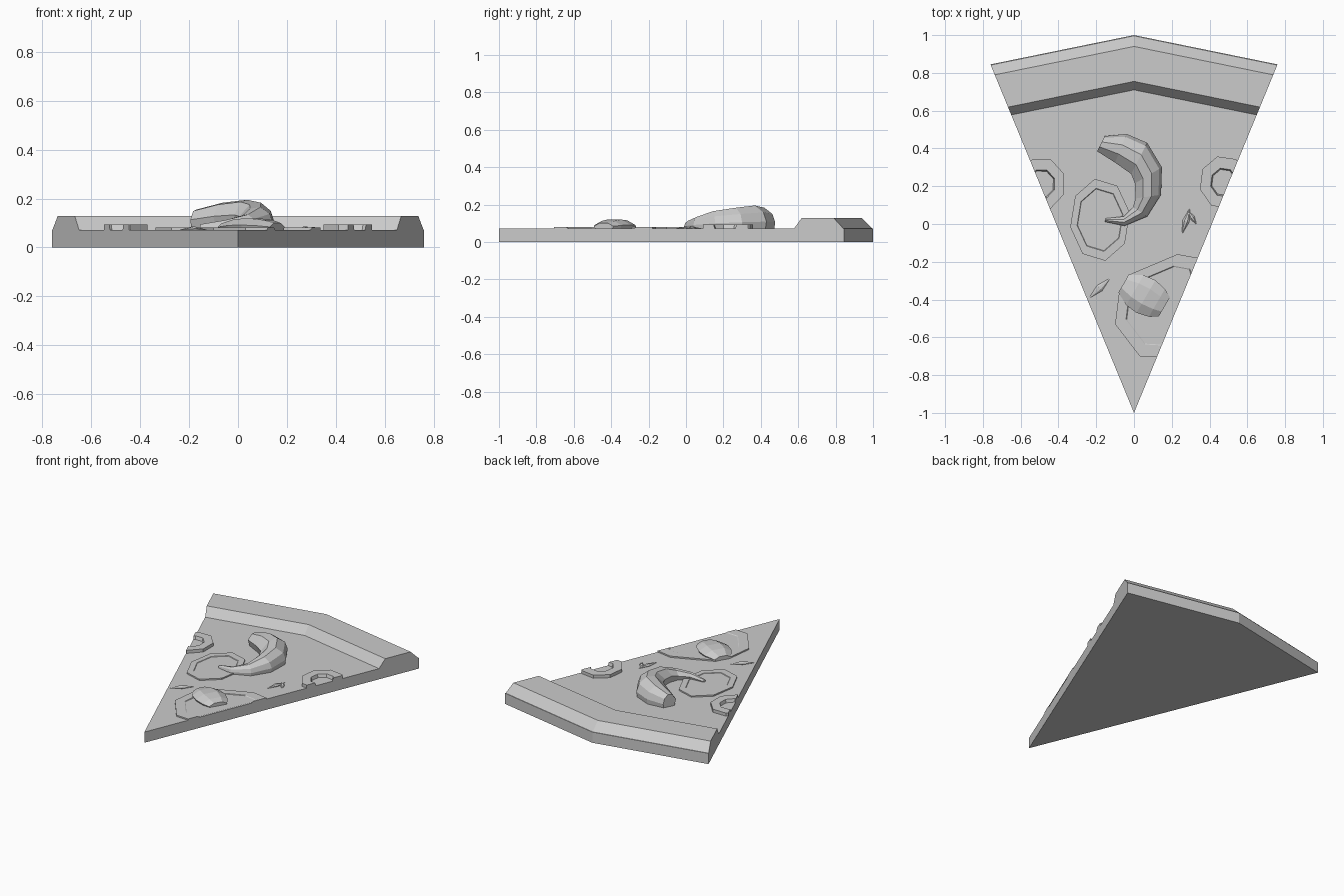
import bpy, bmesh, math
from mathutils import Vector

if "Cube" in bpy.data.objects:
    bpy.data.objects.remove(bpy.data.objects["Cube"])

TOP = 0.072          # height of the flat cheese surface
SLOPE = 0.76 / 1.845  # half width of the wedge per unit of y from the tip


def finish(name, bm):
    bmesh.ops.recalc_face_normals(bm, faces=bm.faces)
    me = bpy.data.meshes.new(name)
    bm.to_mesh(me)
    bm.free()
    ob = bpy.data.objects.new(name, me)
    bpy.context.collection.objects.link(ob)
    return ob


def loft(name, sections, closed=False):
    """Skin a row of equal closed sections; cap the ends unless closed."""
    bm = bmesh.new()
    rows = [[bm.verts.new(p) for p in s] for s in sections]
    n = len(rows[0])
    pairs = list(zip(rows, rows[1:])) + ([(rows[-1], rows[0])] if closed else [])
    for a, b in pairs:
        for i in range(n):
            j = (i + 1) % n
            bm.faces.new((a[i], a[j], b[j], b[i]))
    if not closed:
        bm.faces.new(rows[0])
        bm.faces.new(rows[-1])
    return bm


def clip_to_slice(bm):
    for s in (-1, 1):
        bmesh.ops.bisect_plane(bm, geom=bm.verts[:] + bm.edges[:] + bm.faces[:],
                               plane_co=(0, -1, 0), plane_no=(s, -SLOPE, 0), clear_outer=True)
        edges = [e for e in bm.edges if e.is_boundary]
        if edges:
            bmesh.ops.holes_fill(bm, edges=edges)


def octagon(cx, cy, rx, ry, rot):
    return [(cx + rx * math.cos(math.radians(rot + 45 * i)),
             cy + ry * math.sin(math.radians(rot + 45 * i))) for i in range(8)]


def ring(name, outer, centre, scale, height, floor=None):
    c = Vector(centre)
    secs = []
    for p in outer:
        o = Vector(p)
        i, b = c + (o - c) * scale, c + (o - c) * (scale - 0.05)
        secs.append([(o.x, o.y, TOP), (o.x, o.y, height), (i.x, i.y, height), (b.x, b.y, TOP)])
    bm = loft(name, secs, closed=True)
    clip_to_slice(bm)
    finish(name, bm)
    # recessed middle
    if floor:
        bm = bmesh.new()
        bm.faces.new([bm.verts.new((*(c + (Vector(p) - c) * scale), floor)) for p in outer])
        clip_to_slice(bm)
        finish(name + "_middle", bm)


# Dough wedge with flat top
bm = bmesh.new()
outline = [(0, -1), (0.76, 0.845), (0, 1), (-0.76, 0.845)]
f = bm.faces.new([bm.verts.new((x, y, 0)) for x, y in outline])
ext = bmesh.ops.extrude_face_region(bm, geom=[f])
for v in ext["geom"]:
    if isinstance(v, bmesh.types.BMVert):
        v.co.z = 0.066 if v.co.y > 0 else TOP
        if v.co.y > 0:  # top surface stops under the crust
            v.co.y, v.co.x = (0.845, 0.76 * (1 if v.co.x > 0 else -1)) if abs(v.co.x) > 0.1 else (1, 0)
            v.co.z = TOP
finish("dough", bm)

# Raised crust, profile swept over the bent back edge
profile = [(1.0, TOP - 0.004), (0.94, 0.128), (0.755, 0.128), (0.71, TOP), (0.71, 0.0), (1.0, 0.0)]
secs = []
for s in (-1, 0, 1):
    sec = []
    for y, z in profile:
        ye = (y + 1) * 1.845 / 2 - 1 if s else y
        sec.append((s * (ye + 1) * SLOPE, ye, z))
    secs.append(sec)
finish("crust", loft("crust", secs))

# Flat sausage slices and raised olive rings
ring("sausage_left", octagon(-0.18, 0.022, 0.16, 0.22, 10), (-0.18, 0.022), 0.77, 0.081, 0.078)
cut = [(0.34, -0.18), (0.23, -0.16), (-0.03, -0.27), (-0.08, -0.37),
       (-0.10, -0.53), (0.03, -0.70), (0.20, -0.71), (0.42, -0.45)]
ring("sausage_right", cut, (0.15, -0.43), 0.77, 0.081, 0.078)
ring("olive_left", octagon(-0.49, 0.212, 0.13, 0.14, 22), (-0.49, 0.212), 0.57, 0.093)
ring("olive_right", octagon(0.475, 0.22, 0.13, 0.142, 15), (0.475, 0.22), 0.55, 0.093)

# Curled shrimp: outer point, inner point, crest height
path = [((-0.155, 0.465), (-0.195, 0.385), 0.155),
        ((-0.04, 0.477), (-0.10, 0.325), 0.183),
        ((0.07, 0.43), (-0.015, 0.265), 0.195),
        ((0.148, 0.30), (0.005, 0.215), 0.183),
        ((0.143, 0.155), (0.008, 0.135), 0.165),
        ((0.07, 0.04), (-0.005, 0.09), 0.135),
        ((-0.05, -0.01), (-0.055, 0.04), 0.112),
        ((-0.155, 0.012), (-0.15, 0.03), 0.095)]
shape = [(0.12, 0.0), (0.0, 0.5), (0.3, 0.93), (0.62, 1.0), (0.9, 0.7), (1.0, 0.3), (0.97, 0.0)]
secs = []
for o, i, h in path:
    o, i = Vector(o), Vector(i)
    secs.append([(*i.lerp(o, t), TOP + (h - TOP) * k) for t, k in shape])
finish("shrimp", loft("shrimp", secs))

# Rounded chunk and thin herb flakes: arched sections along a line


def chunk(name, a, b, width, height, ends):
    a, b = Vector(a), Vector(b)
    side = Vector((a.y - b.y, b.x - a.x)).normalized() * width
    secs = []
    for t, k in ends:
        c = a.lerp(b, t)
        secs.append([(*(c + side * k * u), TOP + height * k * w)
                     for u, w in ((-0.9, 0), (-1, 0.4), (-0.45, 0.95), (0.45, 0.95), (1, 0.4), (0.9, 0))])
    finish(name, loft(name, secs))


chunk("shrimp_piece", (-0.055, -0.315), (0.16, -0.44), 0.1, 0.05,
      [(0, 0.55), (0.28, 0.92), (0.55, 1.0), (0.82, 0.85), (1, 0.6)])
flake = [(0, 0.1), (0.5, 1), (1, 0.1)]
chunk("herb_left", (-0.235, -0.39), (-0.13, -0.29), 0.02, 0.014, flake)
chunk("herb_right", (0.255, -0.05), (0.295, 0.08), 0.018, 0.014, flake)
chunk("herb_right_leaf", (0.285, 0.07), (0.33, 0.0), 0.014, 0.012, flake)
